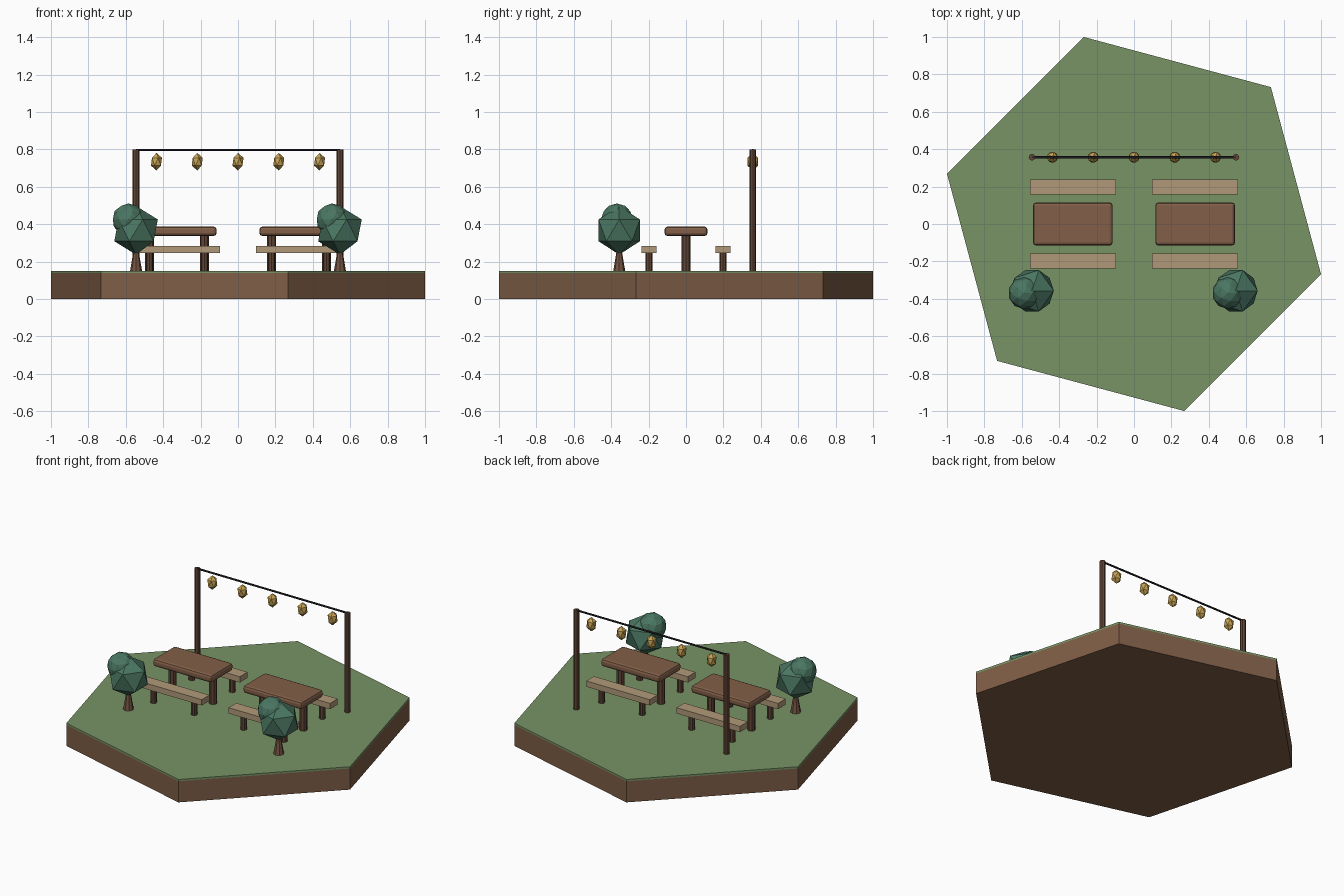
import bpy, math
from mathutils import Matrix

if "Cube" in bpy.data.objects:
    bpy.data.objects.remove(bpy.data.objects["Cube"])


def material(name, r, g, b):
    lin = [((c / 255 + 0.055) / 1.055) ** 2.4 for c in (r, g, b)]
    m = bpy.data.materials.new(name)
    m.diffuse_color = (*lin, 1)
    m.use_nodes = True
    m.node_tree.nodes["Principled BSDF"].inputs["Base Color"].default_value = m.diffuse_color
    return m


DIRT = material("dirt brown", 126, 93, 70)
GRASS = material("grass green", 120, 147, 101)
WOOD = material("table wood", 130, 95, 72)
PALE = material("pale bench wood", 176, 153, 121)
DARK = material("dark wood", 98, 70, 54)
BARK = material("bark", 116, 84, 65)
LEAF = material("leaf green", 74, 118, 98)
CORD = material("cord black", 36, 36, 42)
LAMP = material("lamp yellow", 200, 163, 84)


def finish(name, mat):
    ob = bpy.context.object
    ob.name = name
    ob.data.materials.append(mat)
    return ob


def cone(name, mat, x, y, z0, z1, r0, r1, sides=8, turn=0):
    bpy.ops.mesh.primitive_cone_add(vertices=sides, radius1=r0, radius2=r1, depth=z1 - z0,
                                    location=(x, y, (z0 + z1) / 2), rotation=(0, 0, turn))
    return finish(name, mat)


def box(name, mat, loc, size):
    bpy.ops.mesh.primitive_cube_add(size=1, location=loc)
    ob = finish(name, mat)
    ob.data.transform(Matrix.Diagonal((*size, 1)))
    return ob


def ball(name, mat, loc, r, detail=1, stretch=1):
    bpy.ops.mesh.primitive_ico_sphere_add(subdivisions=detail, radius=r, location=loc)
    ob = finish(name, mat)
    ob.data.transform(Matrix.Diagonal((1, 1, stretch, 1)))
    return ob


# Hexagonal ground: dirt slab with a thin grass layer
R = 1.035
G = 0.15
cone("dirt_slab", DIRT, 0, 0, 0, 0.138, R, R, 6, math.radians(15))
cone("grass_layer", GRASS, 0, 0, 0.138, G, R, R, 6, math.radians(15))

for side, s in (("left", -1), ("right", 1)):
    cx = s * 0.327
    # Picnic table with rounded top and two legs
    top = box(f"{side}_table_top", WOOD, (cx, 0, 0.362), (0.426, 0.23, 0.05))
    bev = top.modifiers.new("rounded edge", "BEVEL")
    bev.width = 0.016
    bev.segments = 2
    for i, d in enumerate((-0.147, 0.147)):
        cone(f"{side}_table_leg_{i + 1}", DARK, cx + d, 0, G, 0.345, 0.024, 0.024)

    # Benches in front of and behind the table
    for place, y in (("front", -0.197), ("back", 0.197)):
        box(f"{side}_{place}_bench_seat", PALE, (cx, y, 0.265), (0.46, 0.08, 0.038))
        for i, d in enumerate((-0.147, 0.147)):
            cone(f"{side}_{place}_bench_leg_{i + 1}", DARK, cx + d, y, G, 0.25, 0.019, 0.019)

    # Lantern post
    cone(f"{side}_post", DARK, s * 0.545, 0.357, G, 0.80, 0.018, 0.018)

    # Small tree: tapered trunk and two overlapping clumps of leaves
    tx, ty = s * 0.545, -0.357
    cone(f"{side}_tree_trunk", BARK, tx, ty, G, 0.28, 0.032, 0.010)
    ball(f"{side}_tree_crown", LEAF, (tx, ty, 0.367), 0.13)
    ball(f"{side}_tree_side_crown", LEAF, (tx - 0.042, ty - 0.012, 0.425), 0.086, 2)

# Cord between the posts
bpy.ops.mesh.primitive_cylinder_add(vertices=6, radius=0.006, depth=1.09,
                                    location=(0, 0.357, 0.797), rotation=(0, math.pi / 2, 0))
finish("lantern_cord", CORD)

# Hanging lanterns
for i in range(5):
    ball(f"lantern_{i + 1}", LAMP, ((i - 2) * 0.218, 0.357, 0.734), 0.033, 1, 1.42)
